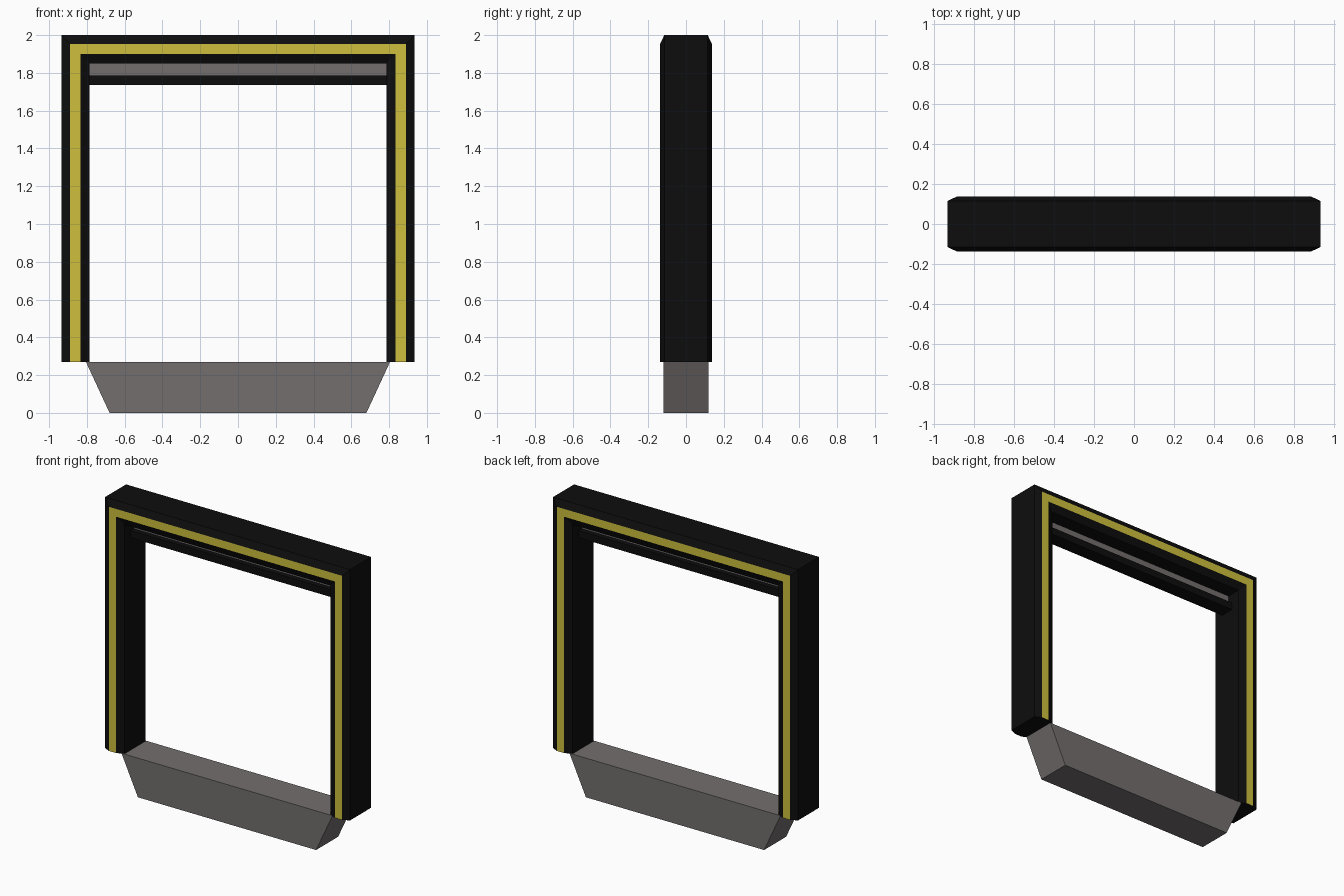
import bpy
import bmesh

old = bpy.data.objects.get("Cube")
if old:
    bpy.data.objects.remove(old, do_unlink=True)


def material(name, rgb):
    m = bpy.data.materials.new(name)
    m.use_nodes = True
    m.diffuse_color = (*rgb, 1)
    m.node_tree.nodes["Principled BSDF"].inputs["Base Color"].default_value = (*rgb, 1)
    return m


BLACK = material("black", (0.004, 0.004, 0.004))
YELLOW = material("yellow", (0.61, 0.52, 0.048))
GREY = material("warm grey", (0.17, 0.157, 0.154))


def finish(bm, name, *mats):
    bmesh.ops.recalc_face_normals(bm, faces=bm.faces)
    me = bpy.data.meshes.new(name)
    bm.to_mesh(me)
    bm.free()
    for m in mats:
        me.materials.append(m)
    ob = bpy.data.objects.new(name, me)
    bpy.context.collection.objects.link(ob)
    return ob


def slab(name, mat, top, bottom, half_depth, z0, z1):
    """Bar centred on x and y, with its own half width at top and bottom."""
    bm = bmesh.new()
    outline = [(-bottom, z0), (bottom, z0), (top, z1), (-top, z1)]
    face = bm.faces.new([bm.verts.new((x, -half_depth, z)) for x, z in outline])
    ext = bmesh.ops.extrude_face_region(bm, geom=[face])
    for v in ext["geom"]:
        if isinstance(v, bmesh.types.BMVert):
            v.co.y = half_depth
    return finish(bm, name, mat)


HALF_W, TOP, FOOT = 0.935, 2.0, 0.27
INNER = HALF_W - 0.15

# Door surround: chamfered profile (inset, depth) swept round a mitred arch
half = [(0, 0.115), (0.046, 0.137), (0.1, 0.137), (0.15, 0.115)]
profile = [(o, -d) for o, d in half] + [(o, d) for o, d in reversed(half)]
bm = bmesh.new()
rings = []
for side, high in ((-1, False), (-1, True), (1, True), (1, False)):
    rings.append([bm.verts.new((side * (HALF_W - o), y, TOP - o if high else FOOT))
                  for o, y in profile])
n = len(profile)
for a, b in zip(rings, rings[1:]):
    for i in range(n):
        j = (i + 1) % n
        f = bm.faces.new((a[i], a[j], b[j], b[i]))
        # The flat crest on each side carries the yellow stripe
        f.material_index = int(i in (1, 5))
bm.faces.new(rings[0])
bm.faces.new(rings[-1])
finish(bm, "door_surround", BLACK, YELLOW)

# Recessed light strip and the header bar under it
slab("header_strip", GREY, INNER, INNER, 0.015, 1.78, 1.855)
slab("header_bar", BLACK, INNER, INNER, 0.05, 1.735, 1.785)

# Tapered threshold block
slab("threshold", GREY, 0.805, 0.68, 0.12, 0.0, FOOT)
